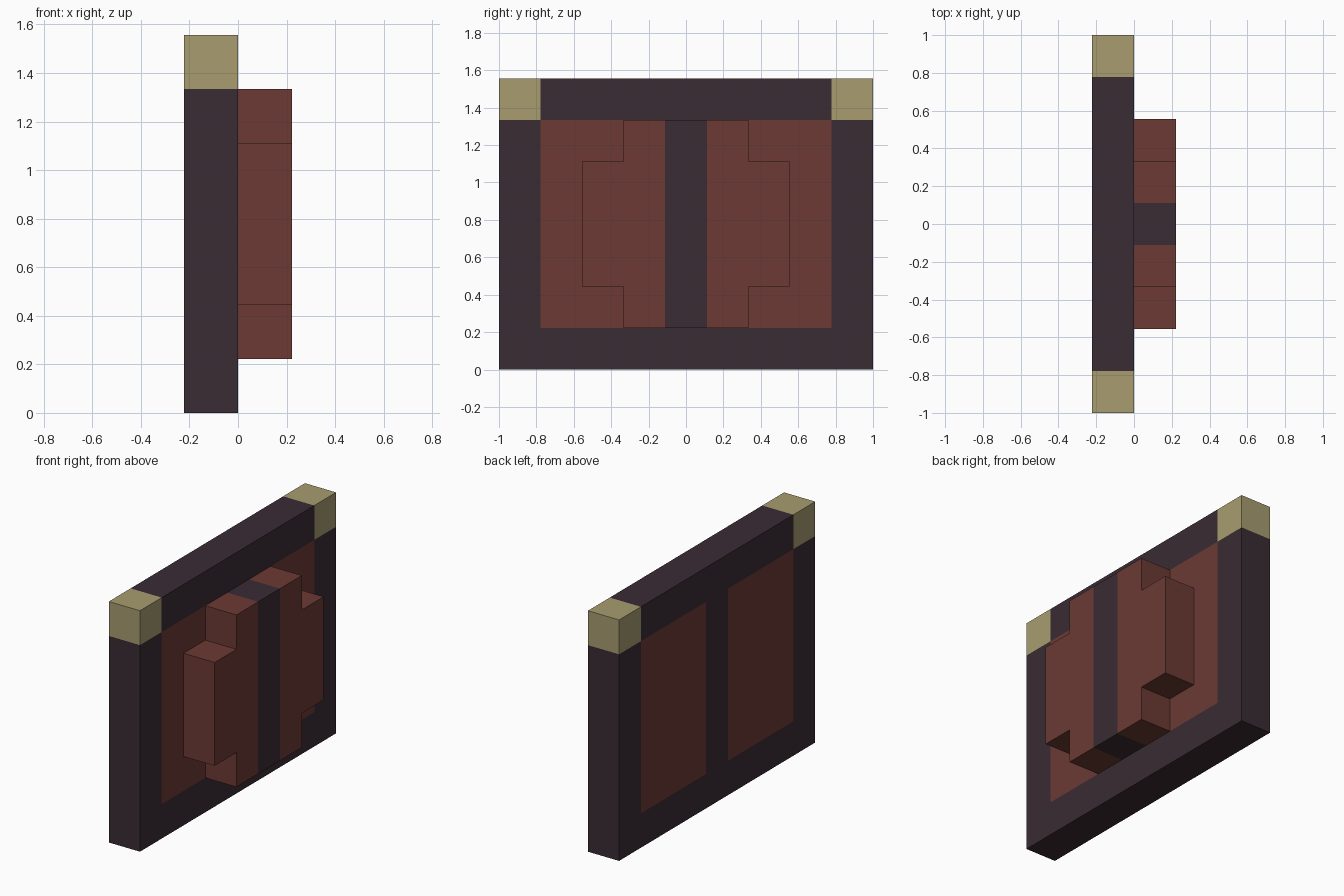
import bpy, bmesh
from mathutils import Vector

cube = bpy.data.objects.get("Cube")
if cube:
    bpy.data.objects.remove(cube, do_unlink=True)

U = 2 / 9  # one block


def material(name, rgb):
    m = bpy.data.materials.new(name)
    m.diffuse_color = (*rgb, 1)
    m.use_nodes = True
    bsdf = m.node_tree.nodes["Principled BSDF"]
    bsdf.inputs["Base Color"].default_value = (*rgb, 1)
    bsdf.inputs["Roughness"].default_value = 0.9
    return m


MATS = [material("dark_plum", (0.042, 0.025, 0.034)),
        material("brick_red", (0.150, 0.042, 0.034)),
        material("pale_gold", (0.392, 0.332, 0.162))]


def prism(name, half_outline, x0, x1, y_cuts, z_cuts, colour, hidden):
    """Mirror a (y, z) half outline in block units, extrude it along x, cut and colour it."""
    bm = bmesh.new()
    outline = half_outline + [(-y, z) for y, z in reversed(half_outline)]
    face = bm.faces.new([bm.verts.new((x0, y, z)) for y, z in outline])
    ext = bmesh.ops.extrude_face_region(bm, geom=[face], use_keep_orig=True)
    moved = [g for g in ext["geom"] if isinstance(g, bmesh.types.BMVert)]
    bmesh.ops.translate(bm, vec=(x1 - x0, 0, 0), verts=moved)
    planes = [((0, s * y, 0), (0, 1, 0)) for y in y_cuts for s in (-1, 1)]
    planes += [((0, 0, z), (0, 0, 1)) for z in z_cuts]
    for co, no in planes:
        bmesh.ops.bisect_plane(bm, geom=bm.verts[:] + bm.edges[:] + bm.faces[:],
                               plane_co=co, plane_no=no)
    bmesh.ops.recalc_face_normals(bm, faces=bm.faces[:])
    for f in bm.faces:
        f.material_index = colour(f.calc_center_median(), f.normal)
    # Drop the faces where the two parts touch
    inner = [f for f in bm.faces if hidden(f.calc_center_median(), f.normal)]
    bmesh.ops.delete(bm, geom=inner, context='FACES')
    bmesh.ops.scale(bm, vec=Vector((U, U, U)), verts=bm.verts[:])
    mesh = bpy.data.meshes.new(name)
    bm.to_mesh(mesh)
    bm.free()
    for m in MATS:
        mesh.materials.append(m)
    ob = bpy.data.objects.new(name, mesh)
    bpy.context.collection.objects.link(ob)
    return ob


def slab_colour(c, n):
    if abs(c.y) > 3.5 and c.z > 6:
        return 2
    return int(abs(n.x) > 0.5 and 0.5 < abs(c.y) < 3.5 and 1 < c.z < 6)


def under_crest(c, n):
    wide = 2.5 if 2 < c.z < 5 else 1.5
    return n.x > 0.5 and abs(c.y) < wide and 1 < c.z < 6


# Flat slab with red panels on both faces and gold upper corners
prism("slab", [(4.5, 0), (4.5, 7)], -1, 0, (0.5, 1.5, 2.5, 3.5), (1, 2, 5, 6),
      slab_colour, under_crest)

# Raised stepped crest with a dark central stripe
prism("crest", [(1.5, 1), (1.5, 2), (2.5, 2), (2.5, 5), (1.5, 5), (1.5, 6)], 0, 1,
      (0.5, 1.5), (2, 5), lambda c, n: int(abs(c.y) > 0.5), lambda c, n: n.x < -0.5)
